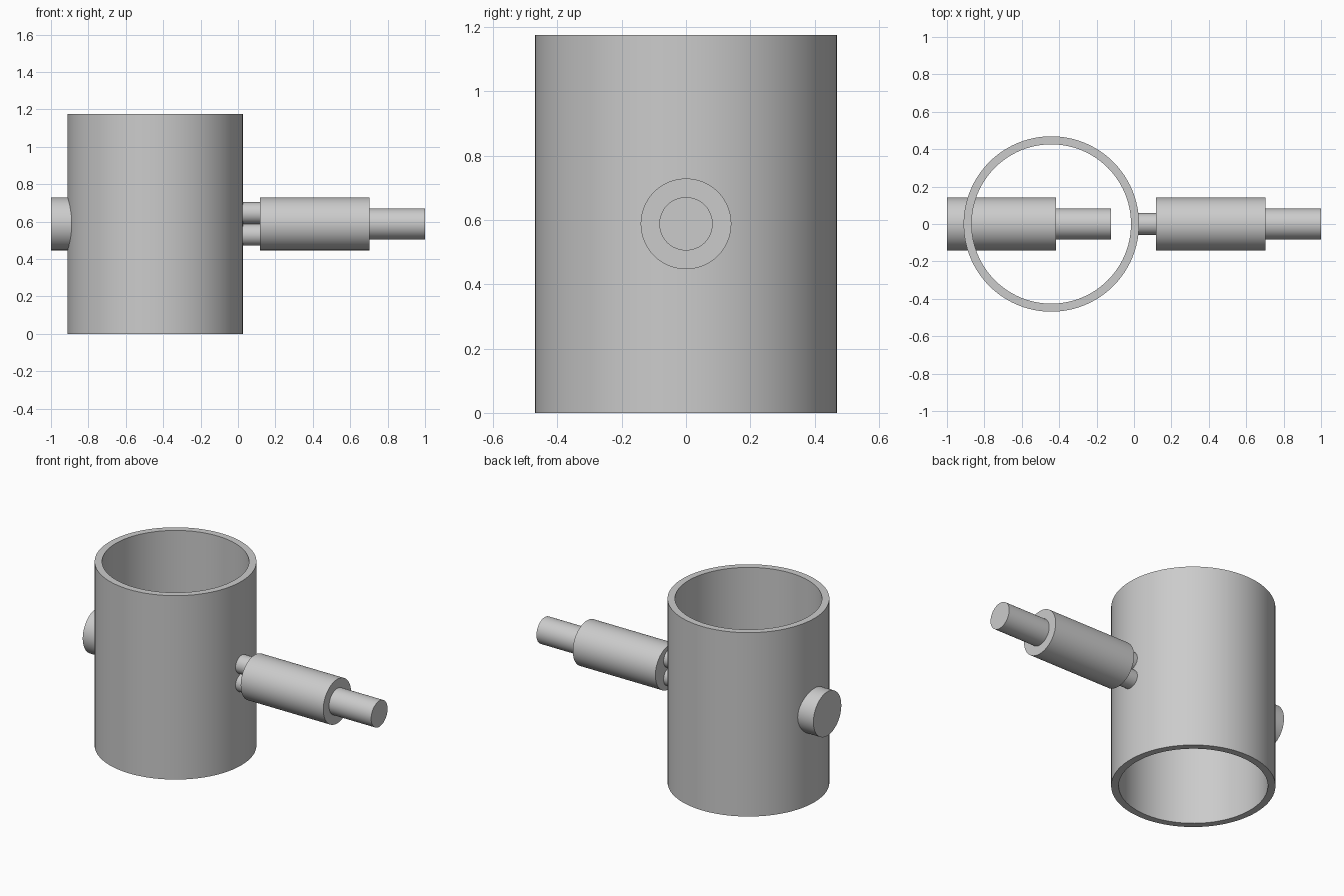
import bpy
import math
from mathutils import Matrix

cube = bpy.data.objects.get("Cube")
if cube:
    bpy.data.objects.remove(cube, do_unlink=True)

grey = bpy.data.materials.new("light_grey")
grey.use_nodes = True
grey.diffuse_color = (0.6, 0.6, 0.6, 1)
grey.node_tree.nodes["Principled BSDF"].inputs["Base Color"].default_value = grey.diffuse_color

MID_Z = 0.588


def lathe(name, profile, closed=False, sides=64):
    """Revolve (radius, height) points around z."""
    verts, faces = [], []
    n = len(profile)
    for i in range(sides):
        a = 2 * math.pi * i / sides
        verts += [(r * math.cos(a), r * math.sin(a), h) for r, h in profile]
    for i in range(sides):
        j = (i + 1) % sides
        for k in range(n if closed else n - 1):
            m = (k + 1) % n
            faces.append((i * n + k, j * n + k, j * n + m, i * n + m))
    if not closed:
        faces.append([i * n for i in reversed(range(sides))])
        faces.append([i * n + n - 1 for i in range(sides)])
    mesh = bpy.data.meshes.new(name)
    mesh.from_pydata(verts, [], faces)
    mesh.materials.append(grey)
    obj = bpy.data.objects.new(name, mesh)
    bpy.context.collection.objects.link(obj)
    bpy.ops.object.select_all(action="DESELECT")
    obj.select_set(True)
    bpy.context.view_layer.objects.active = obj
    bpy.ops.object.shade_smooth_by_angle(angle=math.radians(35))
    return obj


def along_x(obj, z):
    """Lay the revolved part along +x at height z."""
    obj.matrix_world = Matrix.Translation((0, 0, z)) @ Matrix.Rotation(math.pi / 2, 4, "Y")


# Open tube
tube = lathe("tube", [(0.469, 0), (0.469, 1.176), (0.426, 1.176), (0.426, 0)], True, 96)
tube.location.x = -0.442

# Two stepped plungers, one through the tube wall and one outside
for name, start, step, end in (("inner_plunger", -1.0, -0.416, -0.122),
                               ("outer_plunger", 0.118, 0.702, 1.0)):
    along_x(lathe(name, [(0.141, start), (0.141, step), (0.083, step), (0.083, end)]), MID_Z)

# Pair of pins joining the outer plunger to the tube
for name, side in (("upper_pin", 1), ("lower_pin", -1)):
    along_x(lathe(name, [(0.058, 0.0), (0.058, 0.118)], sides=48), MID_Z + side * 0.058)
